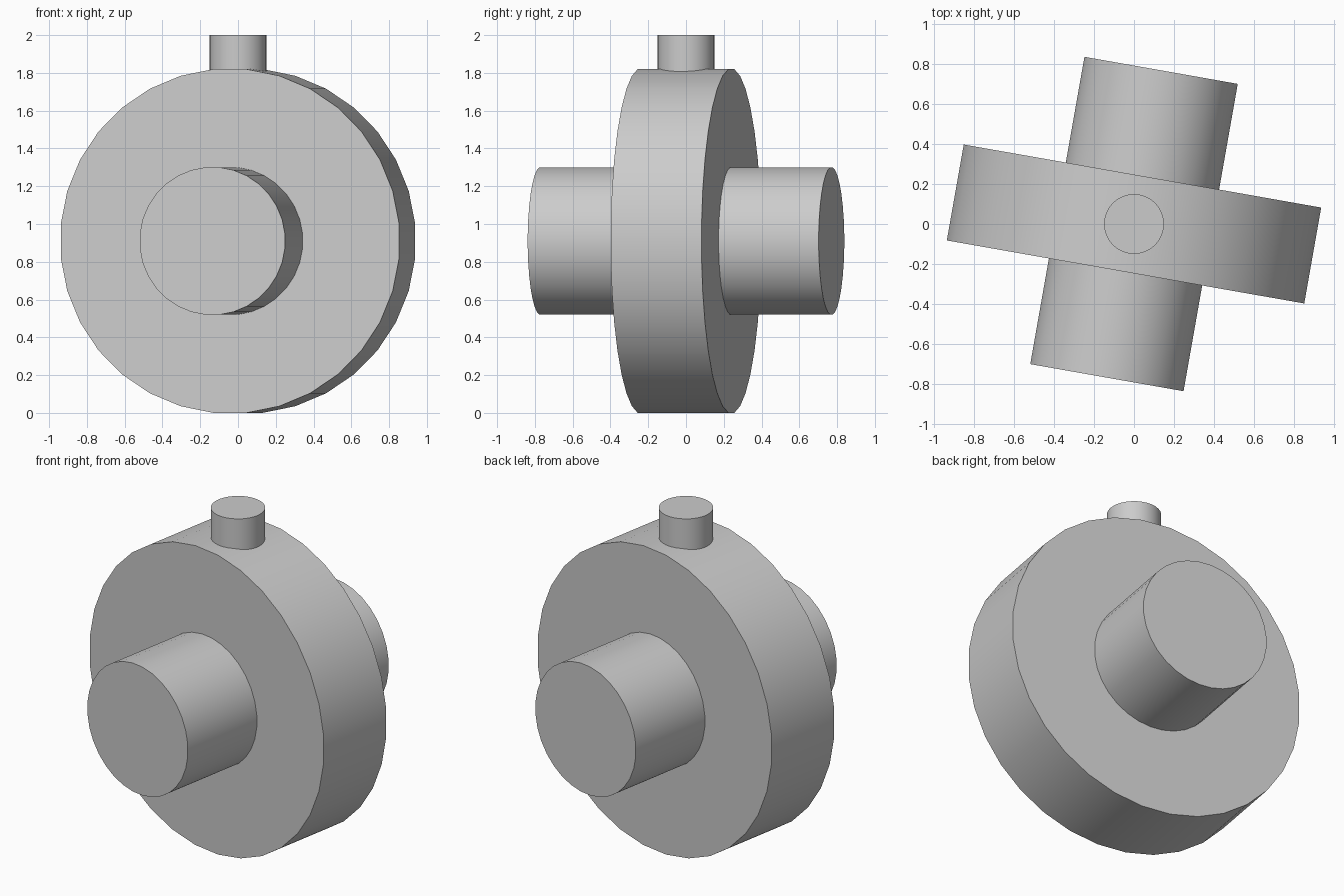
import bpy
from math import radians, pi

cube = bpy.data.objects.get("Cube")
if cube:
    bpy.data.objects.remove(cube, do_unlink=True)

SEGMENTS = 32
AXIS_HEIGHT = 0.91
TURN = radians(-10)

# Plain grey finish
grey = bpy.data.materials.new("plain grey")
grey.use_nodes = True
colour = (0.6, 0.6, 0.6, 1)
grey.diffuse_color = colour
grey.node_tree.nodes["Principled BSDF"].inputs["Base Color"].default_value = colour


def cylinder(name, radius, depth, location, rotation):
    bpy.ops.mesh.primitive_cylinder_add(
        vertices=SEGMENTS, radius=radius, depth=depth,
        location=location, rotation=rotation)
    part = bpy.context.object
    part.name = name
    part.data.materials.append(grey)
    bpy.ops.object.shade_smooth_by_angle(angle=radians(30))
    return part


# Wheel and axle share one horizontal axis, turned slightly about z;
# half a segment of roll puts a flat facet on the ground
centre = (0, 0, AXIS_HEIGHT)
for name, radius, depth in (("wheel", 0.914, 0.488), ("axle", 0.392, 1.564)):
    part = cylinder(name, radius, depth, centre, (pi / 2, 0, TURN))
    roll = pi / SEGMENTS
    part.rotation_euler.rotate_axis("Z", roll)

# Upright pin on the rim, rooted inside the wheel
cylinder("top_pin", 0.15, 0.4, (0, 0, 1.8), (0, 0, 0))
